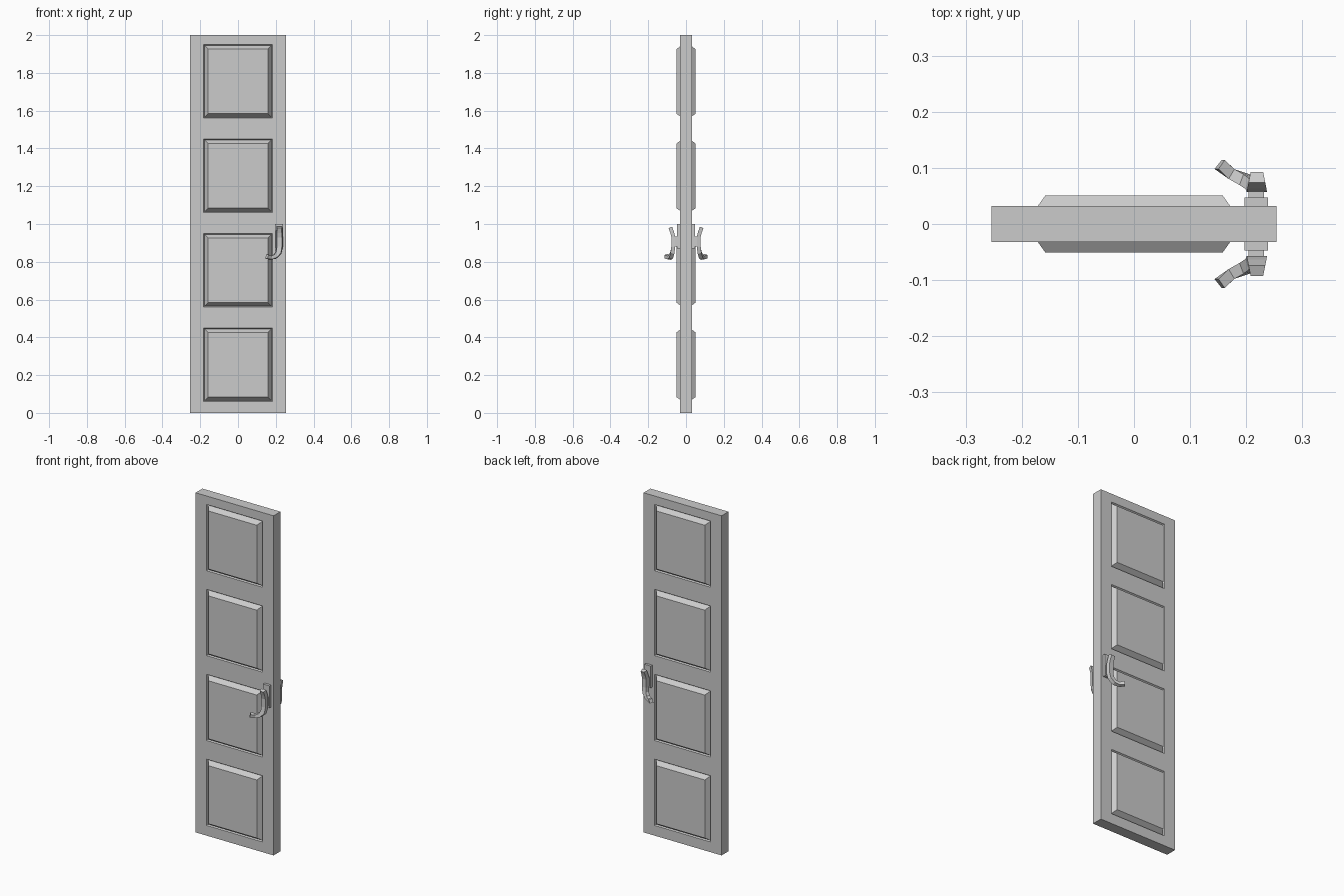
import bpy, bmesh
from mathutils import Vector

if "Cube" in bpy.data.objects:
    bpy.data.objects.remove(bpy.data.objects["Cube"])

T = 0.032                                   # half thickness of the slab
xs = [-0.254, -0.182, 0.182, 0.254]
zs = [0, 0.06, 0.45, 0.56, 0.95, 1.06, 1.45, 1.56, 1.95, 2.0]


def finish(name, bm):
    bmesh.ops.recalc_face_normals(bm, faces=bm.faces[:])
    me = bpy.data.meshes.new(name)
    bm.to_mesh(me)
    bm.free()
    ob = bpy.data.objects.new(name, me)
    bpy.context.collection.objects.link(ob)
    return ob


def mirror_y(ob):
    mod = ob.modifiers.new("both_sides", 'MIRROR')
    mod.use_axis = (False, True, False)


def chip(bm, centers, x, z):
    """Knock a shallow worn notch into the nearest panel rim edge."""
    p = Vector((x, 0, z))
    flat = lambda v: Vector((v.x, 0, v.z))
    mid = lambda e: flat((e.verts[0].co + e.verts[1].co) / 2)
    face = min(centers, key=lambda f: (flat(f.calc_center_median()) - p).length)
    e = min(face.edges, key=lambda e: (mid(e) - p).length)
    slope = [f for f in e.link_faces if f is not face]
    a, b = e.verts
    _, v1 = bmesh.utils.edge_split(e, a, 0.3)
    e2 = next(k for k in v1.link_edges if k.other_vert(v1) is b)
    _, v2 = bmesh.utils.edge_split(e2, v1, 0.5)
    e3 = next(k for k in v2.link_edges if k.other_vert(v2) is b)
    bmesh.utils.edge_split(e3, v2, 0.4)
    inward = (face.calc_center_median() - v2.co).normalized()
    v2.co += inward * 0.02
    bmesh.ops.triangulate(bm, faces=slope)


# Door slab with four grooved, raised panels on both faces
bm = bmesh.new()
grids, sides = [], []
for s in (-1, 1):
    g = [[bm.verts.new((x, s * T, z)) for z in zs] for x in xs]
    panels = []
    for i in range(3):
        for j in range(9):
            q = [g[i][j], g[i + 1][j], g[i + 1][j + 1], g[i][j + 1]]
            f = bm.faces.new(q if s < 0 else q[::-1])
            if i == 1 and j % 2:
                panels.append(f)
    grids.append(g)
    sides.append(panels)
rim = ([(i, 0) for i in range(3)] + [(3, j) for j in range(9)]
       + [(i, 9) for i in (3, 2, 1)] + [(0, j) for j in range(9, 0, -1)])
for (a, b), (c, d) in zip(rim, rim[1:] + rim[:1]):
    f, k = grids
    bm.faces.new((f[a][b], k[a][b], k[c][d], f[c][d]))
bm.normal_update()
chips = [[(0.09, 1.91), (0.147, 0.7), (-0.03, 0.095)],
         [(-0.09, 1.91), (-0.147, 0.25), (0.147, 1.28)]]
for panels, marks in zip(sides, chips):
    bmesh.ops.inset_individual(bm, faces=panels, thickness=0.007, depth=-0.008)
    bm.normal_update()
    bmesh.ops.inset_individual(bm, faces=panels, thickness=0.027, depth=0.027)
    for x, z in marks:
        chip(bm, panels, x, z)
finish("door_slab", bm)


def box(name, x0, x1, y0, y1, z0, z1):
    bm = bmesh.new()
    bmesh.ops.create_cube(bm, size=1)
    for v in bm.verts:
        v.co = ((x0 + x1) / 2 + v.co.x * (x1 - x0),
                (y0 + y1) / 2 + v.co.y * (y1 - y0),
                (z0 + z1) / 2 + v.co.z * (z1 - z0))
    ob = finish(name, bm)
    mirror_y(ob)


# Handle plate and neck
box("handle_plate", 0.197, 0.239, T - 0.004, 0.047, 0.87, 1.0)
box("handle_neck", 0.204, 0.232, 0.045, 0.068, 0.88, 0.935)

# Curved lever: square section swept along a short path
path = [((0.219, 0.083, 0.982), 0.030), ((0.219, 0.073, 0.955), 0.034),
        ((0.219, 0.067, 0.93), 0.036), ((0.219, 0.067, 0.88), 0.036),
        ((0.215, 0.072, 0.85), 0.033), ((0.198, 0.079, 0.829), 0.026),
        ((0.174, 0.089, 0.822), 0.023), ((0.153, 0.106, 0.828), 0.026)]
pts = [Vector(p) for p, w in path]
bm = bmesh.new()
rings = []
for i, (p, w) in enumerate(path):
    t = (pts[min(i + 1, len(pts) - 1)] - pts[max(i - 1, 0)]).normalized()
    n = Vector((0, 1, 0))
    n = (n - t * n.dot(t)).normalized()
    b = t.cross(n)
    rings.append([bm.verts.new(pts[i] + b * (u * w / 2) + n * (v * 0.010))
                  for u, v in ((-1, -1), (1, -1), (0.75, 1), (-0.75, 1))])
for r, q in zip(rings, rings[1:]):
    for k in range(4):
        bm.faces.new((r[k], r[(k + 1) % 4], q[(k + 1) % 4], q[k]))
bm.faces.new(rings[0][::-1])
bm.faces.new(rings[-1])
mirror_y(finish("handle_lever", bm))
